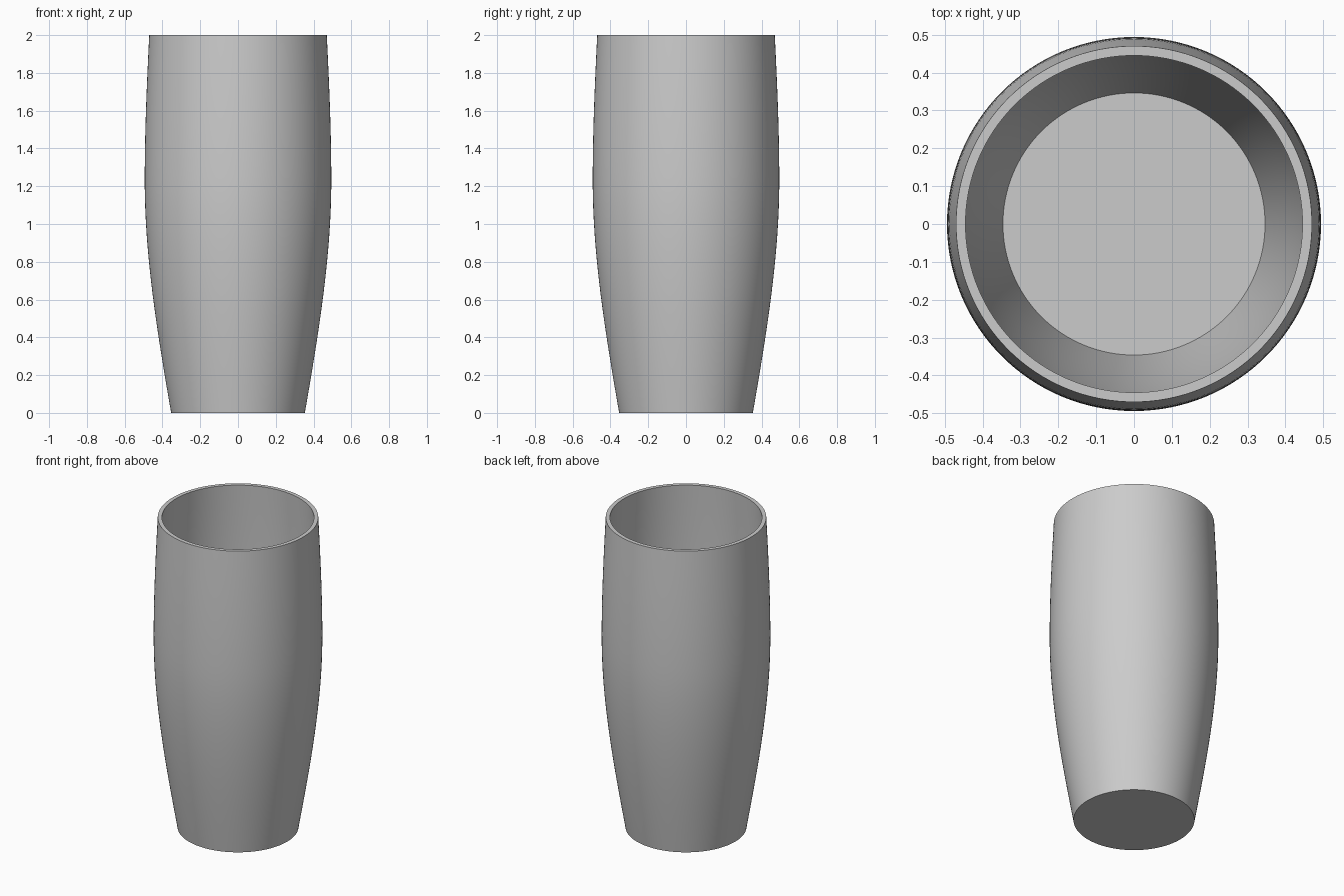
import bpy, bmesh, math

cube = bpy.data.objects.get("Cube")
if cube:
    bpy.data.objects.remove(cube, do_unlink=True)

SIDES, RINGS, WALL, FLOOR = 128, 32, 0.025, 0.1
BELLY_Z, HEIGHT = 1.23, 2.0


def hermite(t, a, b, slope_a, slope_b):
    s = 1 - t
    return (a * s * s * (1 + 2 * t) + b * t * t * (3 - 2 * t)
            + slope_a * t * s * s - slope_b * t * t * s)


def outer_radius(z):
    """Flared lower body meeting a gently tapering upper body at the belly."""
    if z < BELLY_Z:
        return hermite(z / BELLY_Z, 0.354, 0.494, 0.172 * BELLY_Z, 0)
    span = HEIGHT - BELLY_Z
    return hermite((z - BELLY_Z) / span, 0.494, 0.47, 0, -0.05 * span)


# Closed profile: up the outside, over the flat rim, down the inside
outside = [HEIGHT * i / RINGS for i in range(RINGS + 1)]
inside = [HEIGHT + (FLOOR - HEIGHT) * i / RINGS for i in range(RINGS + 1)]
profile = [(outer_radius(z), z) for z in outside]
profile += [(outer_radius(z) - WALL, z) for z in inside]

# Lathe the profile, then cap the base and the inner floor
bm = bmesh.new()
rings = []
for r, z in profile:
    angles = [math.tau * k / SIDES for k in range(SIDES)]
    rings.append([bm.verts.new((r * math.cos(a), r * math.sin(a), z)) for a in angles])
for low, high in zip(rings, rings[1:]):
    for k in range(SIDES):
        n = (k + 1) % SIDES
        bm.faces.new((low[k], low[n], high[n], high[k]))
bm.faces.new(rings[0][::-1])
bm.faces.new(rings[-1])

mesh = bpy.data.meshes.new("tumbler")
bm.to_mesh(mesh)
bm.free()
tumbler = bpy.data.objects.new("tumbler", mesh)
bpy.context.collection.objects.link(tumbler)

# Plain grey material
grey = bpy.data.materials.new("light grey")
grey.use_nodes = True
colour = (0.6, 0.6, 0.6, 1)
grey.diffuse_color = colour
grey.node_tree.nodes["Principled BSDF"].inputs["Base Color"].default_value = colour
mesh.materials.append(grey)

# Smooth walls with crisp rim and base
bpy.ops.object.select_all(action="DESELECT")
tumbler.select_set(True)
bpy.context.view_layer.objects.active = tumbler
bpy.ops.object.shade_smooth_by_angle(angle=math.radians(30))
